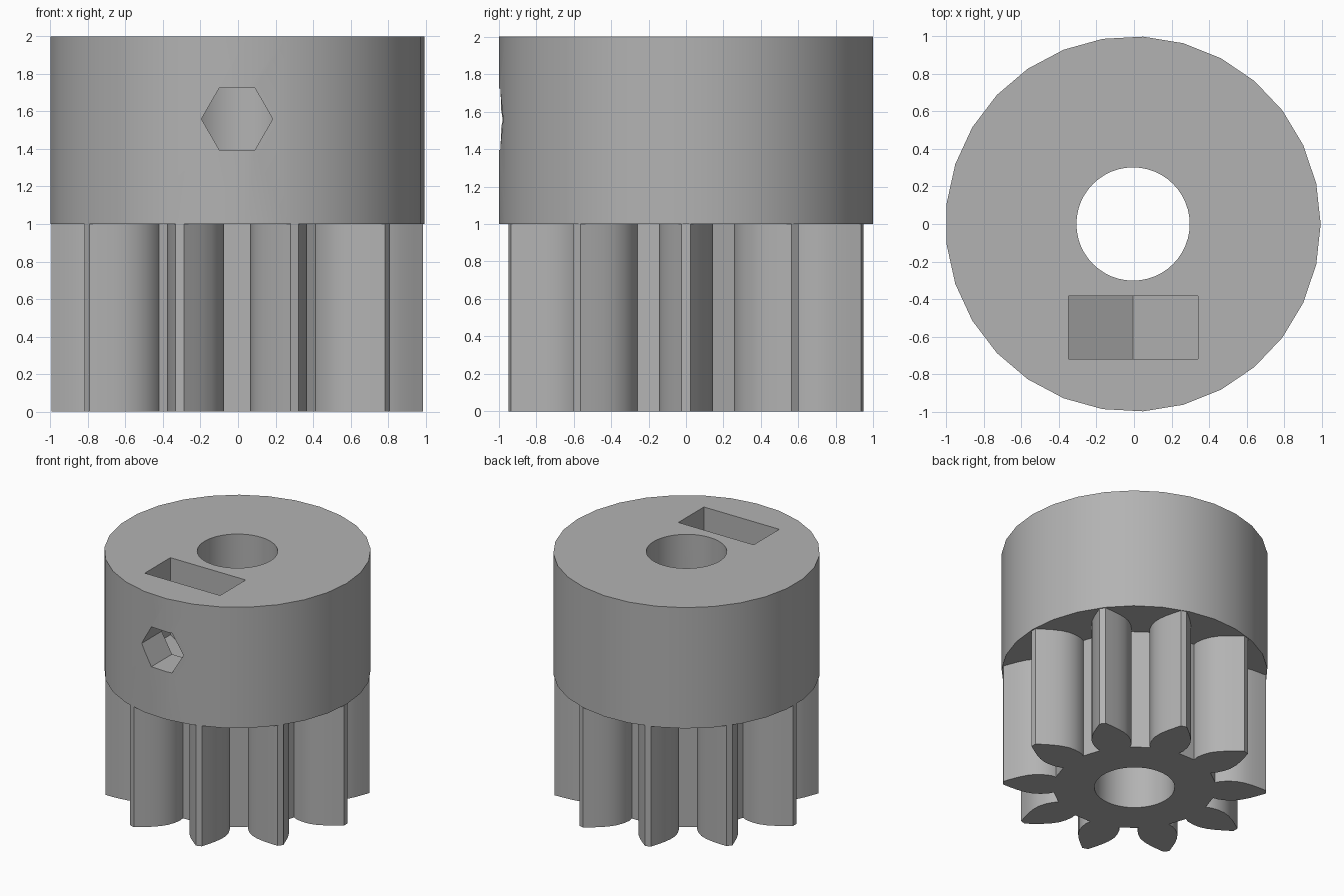
import bpy, bmesh
from math import cos, sin, pi, radians
from mathutils import Vector

if "Cube" in bpy.data.objects:
    bpy.data.objects.remove(bpy.data.objects["Cube"])

AXIS_X = -0.005     # the shaft axis sits a hair left of centre
HUB_SIDES, TEETH = 29, 10
SCREW_Z = 1.56

grey = bpy.data.materials.new("plain grey")
grey.use_nodes = True
grey.diffuse_color = (0.45, 0.45, 0.45, 1)
grey.node_tree.nodes["Principled BSDF"].inputs["Base Color"].default_value = grey.diffuse_color


def ring(radius, sides, turn=0.0):
    return [(radius * cos(2 * pi * i / sides + turn),
             radius * sin(2 * pi * i / sides + turn)) for i in range(sides)]


def prism(name, outline, start, end, along="z", centre_z=0.0):
    """Extrude a closed outline along z, or along y with the outline in x-z."""
    def place(u, v, w):
        if along == "z":
            return Vector((AXIS_X + u, v, w))
        return Vector((AXIS_X + u, w, centre_z + v))
    bm = bmesh.new()
    low = bm.faces.new([bm.verts.new(place(u, v, start)) for u, v in outline])
    extruded = bmesh.ops.extrude_face_region(bm, geom=[low], use_keep_orig=True)
    shift = place(0, 0, end) - place(0, 0, start)
    bmesh.ops.translate(bm, vec=shift, verts=[
        g for g in extruded["geom"] if isinstance(g, bmesh.types.BMVert)])
    bmesh.ops.recalc_face_normals(bm, faces=bm.faces)
    mesh = bpy.data.meshes.new(name)
    bm.to_mesh(mesh)
    bm.free()
    mesh.materials.append(grey)
    obj = bpy.data.objects.new(name, mesh)
    bpy.context.collection.objects.link(obj)
    return obj


def select(obj):
    bpy.ops.object.select_all(action="DESELECT")
    obj.select_set(True)
    bpy.context.view_layer.objects.active = obj


def cut(obj, cutter):
    mod = obj.modifiers.new("cut", "BOOLEAN")
    mod.operation, mod.solver, mod.object = "DIFFERENCE", "EXACT", cutter
    select(obj)
    bpy.ops.object.modifier_apply(modifier=mod.name)
    bpy.data.objects.remove(cutter)


def bore_cutter():
    return prism("bore_cutter", ring(0.302, 48), -0.5, 2.5)


# Pinion: half a tooth (distance out, half width), mirrored and repeated
flank = [(0.60, 0.116), (0.64, 0.136), (0.70, 0.145), (0.76, 0.143),
         (0.82, 0.125), (0.88, 0.095), (0.94, 0.057), (0.99, 0.023)]
tooth = [(r, -w) for r, w in flank] + [(r, w) for r, w in reversed(flank)]
gear_outline = []
for i in range(TEETH):
    a = 2 * pi * i / TEETH
    gear_outline += [(x * cos(a) - y * sin(a), x * sin(a) + y * cos(a)) for x, y in tooth]
gear = prism("pinion_teeth", gear_outline, 0, 1)
cut(gear, bore_cutter())

# Hub with shaft bore
hub = prism("hub", ring(1.0, HUB_SIDES), 1, 2)
cut(hub, bore_cutter())

# Nut pocket: lower half of a hexagon, open to the top face
half, corner = 0.345, 0.398
pocket = [(0, -corner), (half, -corner / 2), (half, 1), (-half, 1), (-half, -corner / 2)]
cut(hub, prism("nut_cutter", pocket, -0.72, -0.385, "y", SCREW_Z))

# Six-sided set screw hole from the front into the bore
cut(hub, prism("screw_cutter", ring(0.19, 6), -1.3, -0.05, "y", SCREW_Z))

for part in (gear, hub):
    select(part)
    bpy.ops.object.shade_smooth_by_angle(angle=radians(30))
